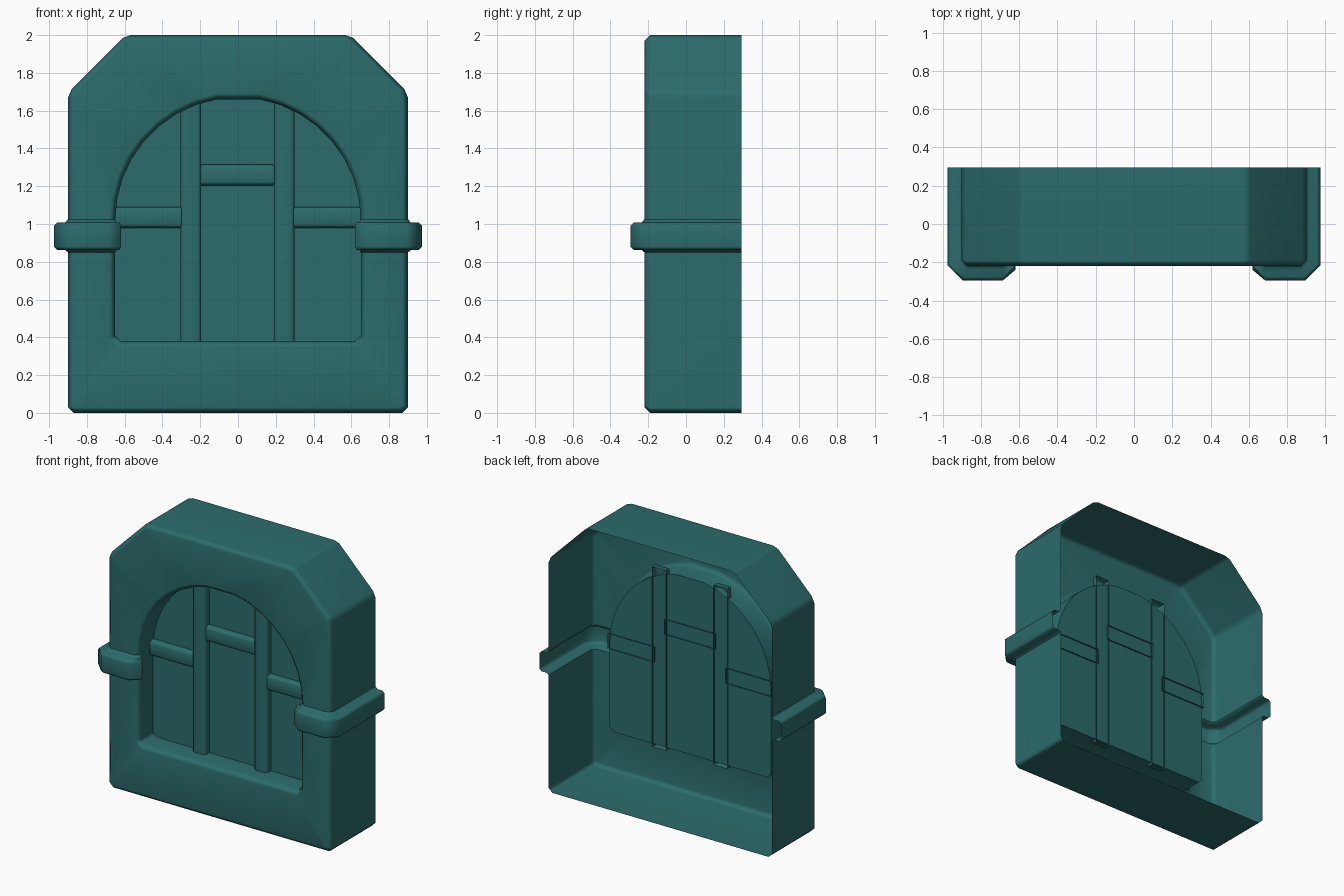
import bpy, bmesh, math
from mathutils import Vector

if "Cube" in bpy.data.objects:
    bpy.data.objects.remove(bpy.data.objects["Cube"])

mat = bpy.data.materials.new("teal")
mat.diffuse_color = (0.025, 0.15, 0.15, 1)
mat.use_nodes = True
mat.node_tree.nodes["Principled BSDF"].inputs["Base Color"].default_value = mat.diffuse_color


def finish(bm, name):
    """Orient faces outwards, smooth shallow edges and link the object."""
    bmesh.ops.recalc_face_normals(bm, faces=bm.faces)
    front = min(bm.faces, key=lambda f: (round(f.calc_center_median().y, 3), -f.calc_area()))
    if front.normal.y > 0:
        bmesh.ops.reverse_faces(bm, faces=bm.faces)
    for f in bm.faces:
        f.smooth = True
    me = bpy.data.meshes.new(name)
    bm.to_mesh(me)
    bm.free()
    me.set_sharp_from_angle(angle=math.radians(50))
    me.materials.append(mat)
    ob = bpy.data.objects.new(name, me)
    bpy.context.collection.objects.link(ob)
    return ob


def weighted(ob):
    m = ob.modifiers.new("weighted_normals", 'WEIGHTED_NORMAL')
    m.keep_sharp = True


def offset(poly, d):
    """Mitred offset of a counter-clockwise polygon; positive d goes outwards."""
    out = []
    for i, p in enumerate(poly):
        a, p, b = Vector(poly[i - 1]), Vector(p), Vector(poly[(i + 1) % len(poly)])
        e1, e2 = (p - a).normalized(), (b - p).normalized()
        n1, n2 = Vector((e1.y, -e1.x)), Vector((e2.y, -e2.x))
        out.append(p + (n1 + n2) * d / (1 + n1.dot(n2)))
    return out


def ring(bm, poly, y):
    return [bm.verts.new((p[0], y, p[1])) for p in poly]


def bridge(bm, r1, r2):
    n = len(r1)
    for i in range(n):
        j = (i + 1) % n
        bm.faces.new((r1[i], r1[j], r2[j], r2[i]))


def loop_edges(bm, r):
    return [bm.edges.get((r[i - 1], r[i])) or bm.edges.new((r[i - 1], r[i])) for i in range(len(r))]


# Hollow frame with chamfered outline, arched recess and back panel
half = [(0.87, 0), (0.9, 0.03), (0.9, 1.67), (0.88, 1.715), (0.61, 1.985), (0.57, 2.0)]
outline = half + [(-x, z) for x, z in reversed(half)]
arch = [(0.62, 0.38), (0.65, 0.41)]
for a in list(range(0, 90, 10)) + list(range(100, 181, 10)):
    t = math.radians(a)
    arch.append((0.65 * math.cos(t), 1.02 + 0.65 * math.sin(t)))
arch += [(-0.65, 0.41), (-0.62, 0.38)]

bm = bmesh.new()
back = ring(bm, outline, 0.295)
side = ring(bm, outline, -0.19)
face = ring(bm, offset(outline, -0.03), -0.22)
lip = ring(bm, offset(arch, 0.03), -0.22)
wall = ring(bm, arch, -0.19)
floor = ring(bm, arch, -0.05)
for r1, r2 in ((back, side), (side, face), (lip, wall), (wall, floor)):
    bridge(bm, r1, r2)
bm.faces.new(floor)
bmesh.ops.triangle_fill(bm, use_beauty=True, edges=loop_edges(bm, face) + loop_edges(bm, lip))

# Open the frame behind the side bands
Z0, Z1 = 0.85, 1.025
for z in (Z0, Z1):
    bmesh.ops.bisect_plane(bm, geom=bm.verts[:] + bm.edges[:] + bm.faces[:],
                           plane_co=(0, 0, z), plane_no=(0, 0, 1))
slot = []
for f in bm.faces:
    c = f.calc_center_median()
    if Z0 < c.z < Z1 and (c.y < -0.195 or abs(c.x) > 0.8):
        slot.append(f)
bmesh.ops.delete(bm, geom=slot, context='FACES')
weighted(finish(bm, "arched_frame"))

# Raised hollow bands wrapping the front corners
base = [(0.9, 0.295), (0.9, -0.19), (0.87, -0.22), (0.68, -0.22), (0.65, -0.19), (0.65, -0.19)]
outer = [(0.975, 0.295), (0.975, -0.215), (0.895, -0.295), (0.685, -0.295),
         (0.62, -0.24), (0.62, -0.21)]
profile = [(Z0, 0), (0.862, 0.2), (0.862, 0.75), (0.88, 1),
           (0.99, 1), (1.008, 0.75), (1.008, 0.2), (Z1, 0)]
bm = bmesh.new()
cols = []
for b, o in zip(base, outer):
    cols.append([bm.verts.new((*Vector(b).lerp(Vector(o), t), z)) for z, t in profile])
for c1, c2 in zip(cols, cols[1:]):
    for i in range(len(profile) - 1):
        bm.faces.new((c1[i], c1[i + 1], c2[i + 1], c2[i]))
bm.faces.new(cols[-1])
bmesh.ops.remove_doubles(bm, verts=bm.verts, dist=0.0005)
bands = finish(bm, "side_bands")
bands.modifiers.new("mirror", 'MIRROR')
weighted(bands)


# Bars on the recessed panel, open at the back
def bar(name, x0, x1, z0, z1, y0=-0.10, y1=-0.04):
    bm = bmesh.new()
    bmesh.ops.create_cube(bm, size=1)
    for v in bm.verts:
        v.co = ((x0 + x1) / 2 + v.co.x * (x1 - x0),
                (y0 + y1) / 2 + v.co.y * (y1 - y0),
                (z0 + z1) / 2 + v.co.z * (z1 - z0))
    bmesh.ops.delete(bm, geom=[f for f in bm.faces if f.calc_center_median().y > y1 - 0.001],
                     context='FACES')
    edges = [e for e in bm.edges if all(v.co.y < y0 + 0.001 for v in e.verts)]
    bmesh.ops.bevel(bm, geom=edges, offset=0.018, segments=1, affect='EDGES')
    weighted(finish(bm, name))


bar("upright_left", -0.305, -0.195, 0.36, 1.67)
bar("upright_right", 0.19, 0.3, 0.36, 1.67)
bar("crossbar_left", -0.66, -0.29, 0.98, 1.09, y0=-0.095)
bar("crossbar_right", 0.285, 0.66, 0.98, 1.09, y0=-0.095)
bar("crossbar_middle", -0.205, 0.2, 1.205, 1.315, y0=-0.095)
